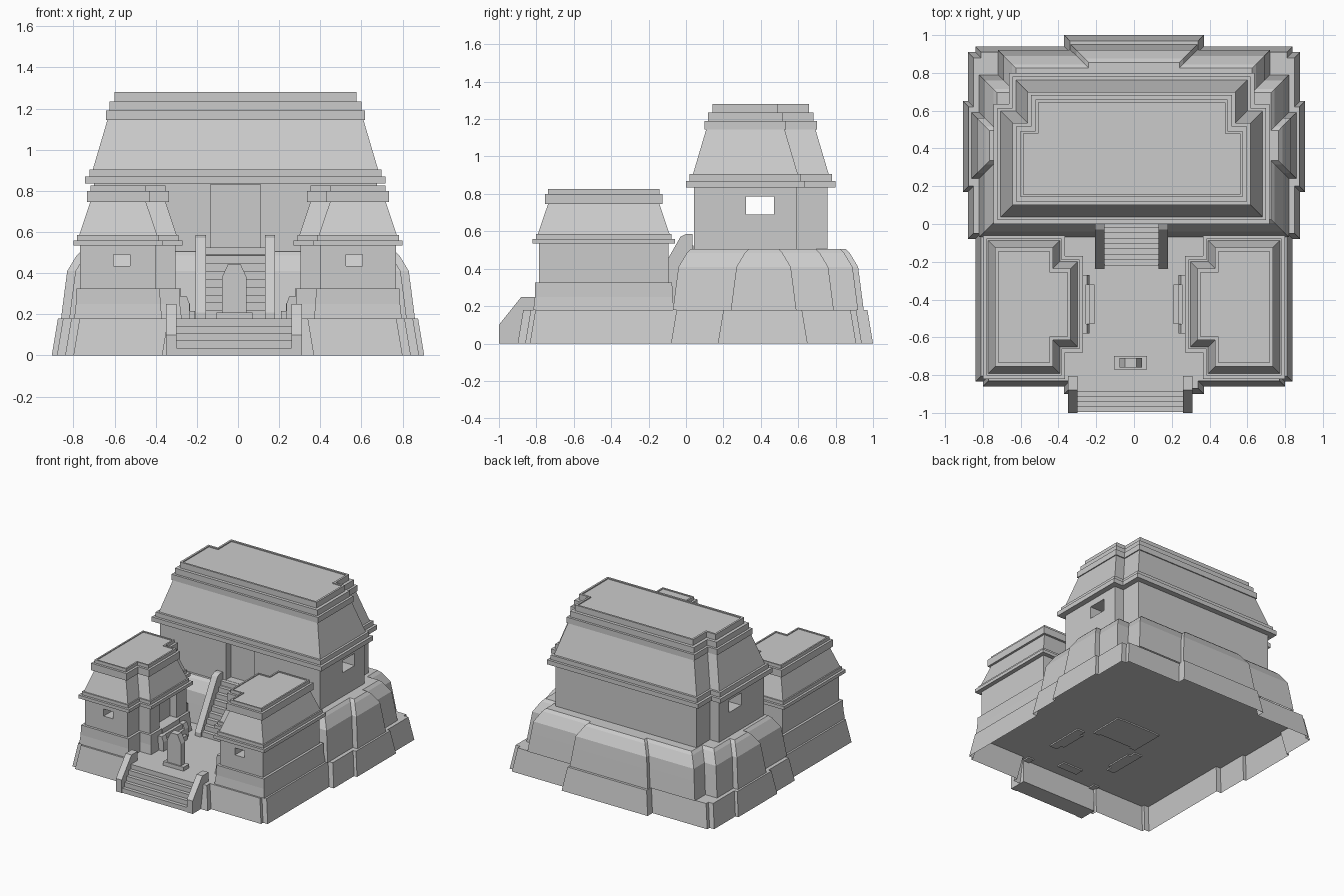
import bpy, bmesh
from mathutils import Vector

if "Cube" in bpy.data.objects:
    bpy.data.objects.remove(bpy.data.objects["Cube"])

CX = -0.0125  # the temple and its stairs sit slightly off centre


def finish(name, bm):
    bmesh.ops.recalc_face_normals(bm, faces=bm.faces[:])
    me = bpy.data.meshes.new(name)
    bm.to_mesh(me)
    bm.free()
    ob = bpy.data.objects.new(name, me)
    bpy.context.collection.objects.link(ob)
    return ob


def inset(pts, d):
    """Move a counter-clockwise right-angled outline inwards by d."""
    out = []
    for i, p in enumerate(pts):
        p = Vector(p)
        a = (p - Vector(pts[i - 1])).normalized()
        b = (Vector(pts[(i + 1) % len(pts)]) - p).normalized()
        out.append(p + d * Vector((-a.y - b.y, a.x + b.x)))
    return out


def loft(name, outline, profile, bottom=True):
    """Stack inset copies of an outline; profile is (z, inset)."""
    bm = bmesh.new()
    rings = [[bm.verts.new((p.x, p.y, z)) for p in inset(outline, d)] for z, d in profile]
    n = len(outline)
    for r, s in zip(rings, rings[1:]):
        for i in range(n):
            j = (i + 1) % n
            bm.faces.new((r[i], r[j], s[j], s[i]))
    bm.faces.new(rings[-1])
    if bottom:
        bm.faces.new(rings[0][::-1])
    return finish(name, bm)


def prism(name, pts, axis, a, b):
    """Extrude a 2D profile along axis x (pts are y,z) or y (pts are x,z)."""
    bm = bmesh.new()
    place = (lambda p, t: (t, p[0], p[1])) if axis == 'x' else (lambda p, t: (p[0], t, p[1]))
    r, s = ([bm.verts.new(place(p, t)) for p in pts] for t in (a, b))
    for i in range(len(pts)):
        j = (i + 1) % len(pts)
        bm.faces.new((r[i], r[j], s[j], s[i]))
    bm.faces.new(r[::-1])
    bm.faces.new(s)
    return finish(name, bm)


def box(name, x0, x1, y0, y1, z0, z1):
    return prism(name, [(x0, z0), (x1, z0), (x1, z1), (x0, z1)], 'y', y0, y1)


def cut(ob, *dims):
    c = box("cutter", *dims)
    c.hide_render = True
    m = ob.modifiers.new("opening", 'BOOLEAN')
    m.operation, m.object, m.solver = 'DIFFERENCE', c, 'EXACT'
    bpy.context.view_layer.objects.active = ob
    bpy.ops.object.modifier_apply(modifier=m.name)
    bpy.data.objects.remove(c)


def sym(half, cx=0.0):
    """Mirror the right half of an outline (front to back)."""
    return [(cx + x, y) for x, y in half] + [(cx - x, y) for x, y in reversed(half)]


def stair_profile(u0, z0, u1, z1, n, floor):
    """Stepped profile rising from (u0, z0) to (u1, z1)."""
    pts = [(u0, floor)]
    for i in range(n):
        z = z0 + (z1 - z0) * (i + 1) / n
        pts += [(u0 + (u1 - u0) * i / n, z), (u0 + (u1 - u0) * (i + 1) / n, z)]
    return pts + [(u1, floor)]


# Ground platform, open below
base = sym([(.37, -.90), (.37, -.86), (.80, -.86), (.80, -.835), (.84, -.835), (.84, -.08),
            (.88, -.08), (.88, .17), (.905, .17), (.905, .65), (.88, .65), (.88, .91),
            (.84, .91), (.84, .94), (.37, .94), (.37, 1.0)])
loft("ground_platform", base, [(0, 0), (.18, .03)], bottom=False)

# Rounded upper terrace
terrace = sym([(.82, -.07), (.82, .24), (.86, .24), (.86, .59), (.82, .59), (.82, .79),
               (.72, .79), (.72, .92), (.335, .92), (.335, .95)])
loft("upper_terrace", terrace,
     [(.18, 0), (.32, .018), (.41, .03), (.485, .075), (.505, .095)], bottom=False)

# Main temple walls with door recess and through window
plan = sym([(.73, 0), (.73, .635), (.65, .635), (.65, .80)], CX)
walls = loft("temple_walls", plan, [(.49, .043), (.84, .043)])
cut(walls, CX - .122, CX + .122, -.1, .105, .525, .832)
cut(walls, -1, 1, .32, .47, .69, .785)

# Main temple roof with cornices
loft("temple_roof", plan,
     [(.835, 0), (.87, 0), (.87, .02), (.905, .02), (.905, .037), (1.145, .108), (1.145, .1),
      (1.19, .1), (1.19, .118), (1.235, .118), (1.235, .142), (1.28, .142), (1.28, .157),
      (1.272, .157)])

# Temple staircase
prism("temple_stairs", stair_profile(-.22, .18, .04, .525, 9, .17), 'x', CX - .15, CX + .15)
rail = [(-.235, .17), (-.235, .21), (-.03, .57), (0, .585), (.035, .585), (.035, .17)]
for s in (-1, 1):
    prism("temple_stair_rail", rail, 'x', CX + s * .143, CX + s * .193)

# Front staircase
FX = -.02
prism("front_stairs", stair_profile(-.995, 0, -.86, .18, 5, 0), 'x', FX - .29, FX + .29)
rail = [(-1, 0), (-1, .1), (-.88, .25), (-.805, .25), (-.805, .17), (-.86, .17), (-.86, 0)]
for s in (-1, 1):
    prism("front_stair_rail", rail, 'x', FX + s * .28, FX + s * .33)

# Standing stone on its base
box("stone_base", -.105, .07, -.77, -.70, .17, .21)
prism("standing_stone", [(-.078, .2), (.042, .2), (.042, .38), (.012, .445), (-.048, .445),
                         (-.078, .38)], 'y', -.76, -.71)

# Side houses
for side, s in (("left", -1), ("right", 1)):
    def span(a, b):
        return sorted((s * a, s * b))

    house = [(.80, -.82), (.80, -.06), (.365, -.06), (.365, -.17), (.27, -.17),
             (.27, -.68), (.365, -.68), (.365, -.82)]
    house = [(s * x, y) for x, y in house]
    if s < 0:
        house.reverse()
    loft(side + "_house_plinth", house, [(.18, .004), (.25, .012), (.325, .014)], bottom=False)
    w = loft(side + "_house_walls", house, [(.31, .033), (.54, .033)])
    cut(w, *span(.525, .605), -1, .2, .435, .49)      # window
    cut(w, *span(.2, .36), -.53, -.32, .325, .53)     # doorway
    loft(side + "_house_roof", house,
         [(.535, 0), (.56, 0), (.56, .018), (.585, .018), (.585, .028), (.745, .082),
          (.745, .065), (.80, .065), (.80, .083), (.825, .083), (.825, .095), (.819, .095)])
    # door steps and their side blocks
    steps = stair_profile(.21, .18, .30, .325, 4, .17)
    prism(side + "_house_steps", [(s * x, z) for x, z in steps], 'y', -.53, -.32)
    block = [(.235, .17), (.235, .25), (.25, .29), (.30, .29), (.30, .17)]
    for y in (-.58, -.32):
        prism(side + "_house_step_block", [(s * x, z) for x, z in block], 'y', y, y + .05)
